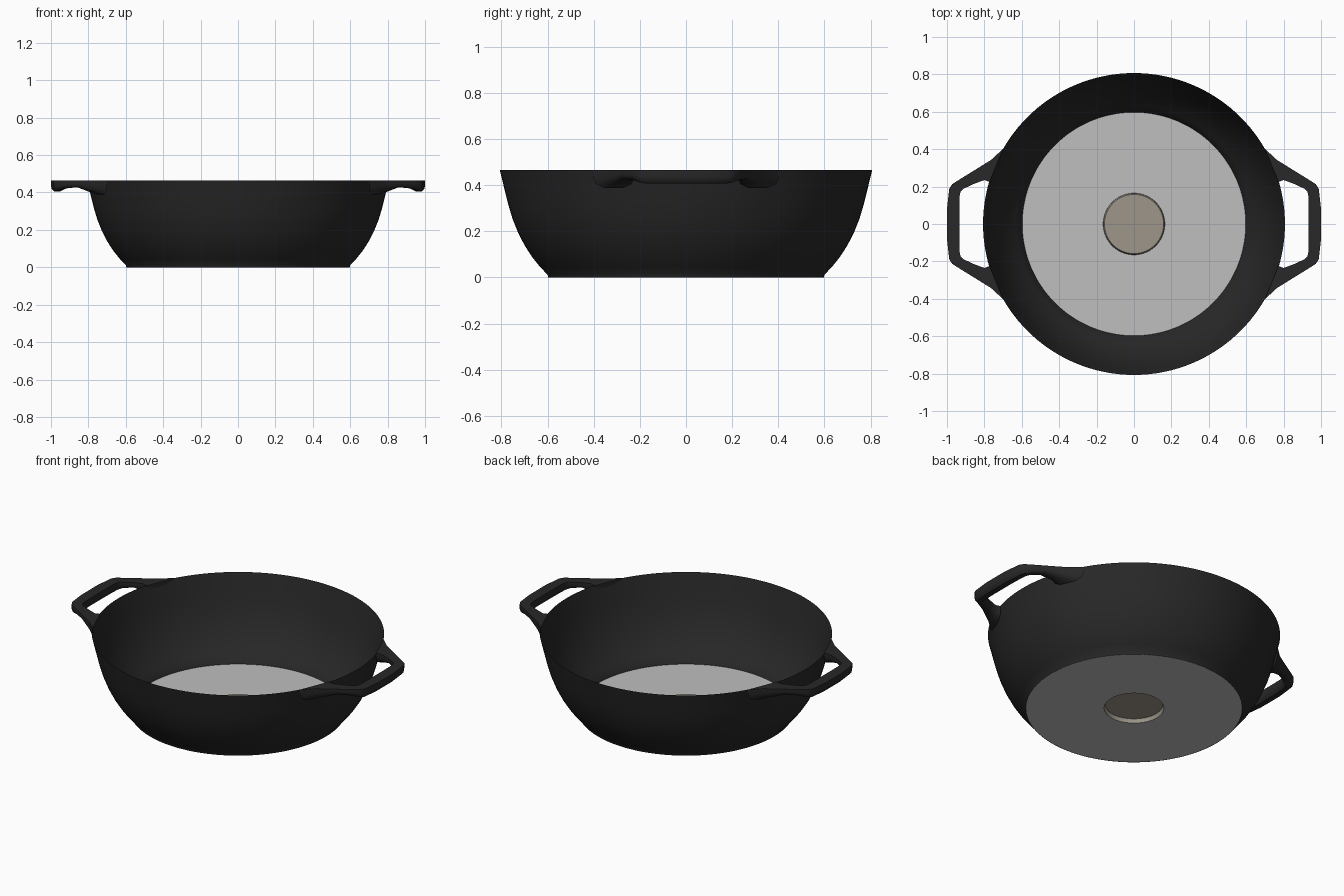
import bpy, bmesh, math

if "Cube" in bpy.data.objects:
    bpy.data.objects.remove(bpy.data.objects["Cube"])

def material(name, rgb):
    m = bpy.data.materials.new(name)
    m.diffuse_color = (*rgb, 1)
    m.use_nodes = True
    m.node_tree.nodes["Principled BSDF"].inputs["Base Color"].default_value = m.diffuse_color
    return m

iron = material("cast iron black", (0.021, 0.021, 0.021))
steel = material("light grey base", (0.52, 0.52, 0.52))
beige = material("warm beige", (0.34, 0.305, 0.255))

def finish(name, bm, mat, angle=35):
    me = bpy.data.meshes.new(name)
    bm.to_mesh(me)
    bm.free()
    ob = bpy.data.objects.new(name, me)
    bpy.context.collection.objects.link(ob)
    me.materials.append(mat)
    bpy.ops.object.select_all(action='DESELECT')
    ob.select_set(True)
    bpy.context.view_layer.objects.active = ob
    bpy.ops.object.shade_smooth_by_angle(angle=math.radians(angle))
    return ob

def lathe(name, profile, mat, cap=False, n=128):
    bm = bmesh.new()
    rings = [[bm.verts.new((r * math.cos(2 * math.pi * i / n), r * math.sin(2 * math.pi * i / n), z))
              for i in range(n)] for r, z in profile]
    for a, b in zip(rings, rings[1:]):
        for i in range(n):
            j = (i + 1) % n
            bm.faces.new((a[i], a[j], b[j], b[i]))
    if cap:
        bm.faces.new(rings[-1])
    return finish(name, bm, mat)

# thin curved bowl wall
lathe("bowl_wall", [(0.597, 0), (0.60, 0.012), (0.632, 0.045), (0.668, 0.09), (0.70, 0.14),
                    (0.728, 0.195), (0.752, 0.255), (0.77, 0.315), (0.785, 0.375),
                    (0.797, 0.425), (0.807, 0.465)], iron)

# flat base ring and the shallow raised disc in its middle
lathe("base_plate", [(0.598, 0.001), (0.165, 0.001)], steel)
lathe("centre_disc", [(0.165, 0.001), (0.163, 0.016), (0.158, 0.024)], beige, cap=True)

# handle stations: outer x, y, inner x, y, underside z
half = [(0.70, 0.402, 0.772, 0.225, 0.39), (0.765, 0.342, 0.80, 0.235, 0.402),
        (0.86, 0.283, 0.86, 0.213, 0.428), (0.93, 0.24, 0.912, 0.188, 0.422),
        (0.972, 0.213, 0.928, 0.172, 0.412), (0.988, 0.188, 0.932, 0.15, 0.408),
        (1.0, 0.08, 0.934, 0.07, 0.406)]
stations = half + [(a, -b, c, -d, z) for a, b, c, d, z in reversed(half)]
# cross-section: position from outer (0) to inner (1) edge, and depth fraction
section = [(0, 0), (0, 0.5), (0.07, 0.8), (0.25, 1), (0.75, 1), (0.93, 0.8), (1, 0.5), (1, 0)]
TOP = 0.465

def handle(name, side):
    bm = bmesh.new()
    rings = [[bm.verts.new((side * (ox + (ix - ox) * t), oy + (iy - oy) * t, TOP + (zb - TOP) * d))
              for t, d in section] for ox, oy, ix, iy, zb in stations]
    k = len(section)
    for a, b in zip(rings, rings[1:]):
        for i in range(k):
            j = (i + 1) % k
            bm.faces.new((a[i], a[j], b[j], b[i]))
    bm.faces.new(rings[0])
    bm.faces.new(rings[-1])
    bmesh.ops.recalc_face_normals(bm, faces=bm.faces)
    return finish(name, bm, iron, 40)

handle("right_handle", 1)
handle("left_handle", -1)
